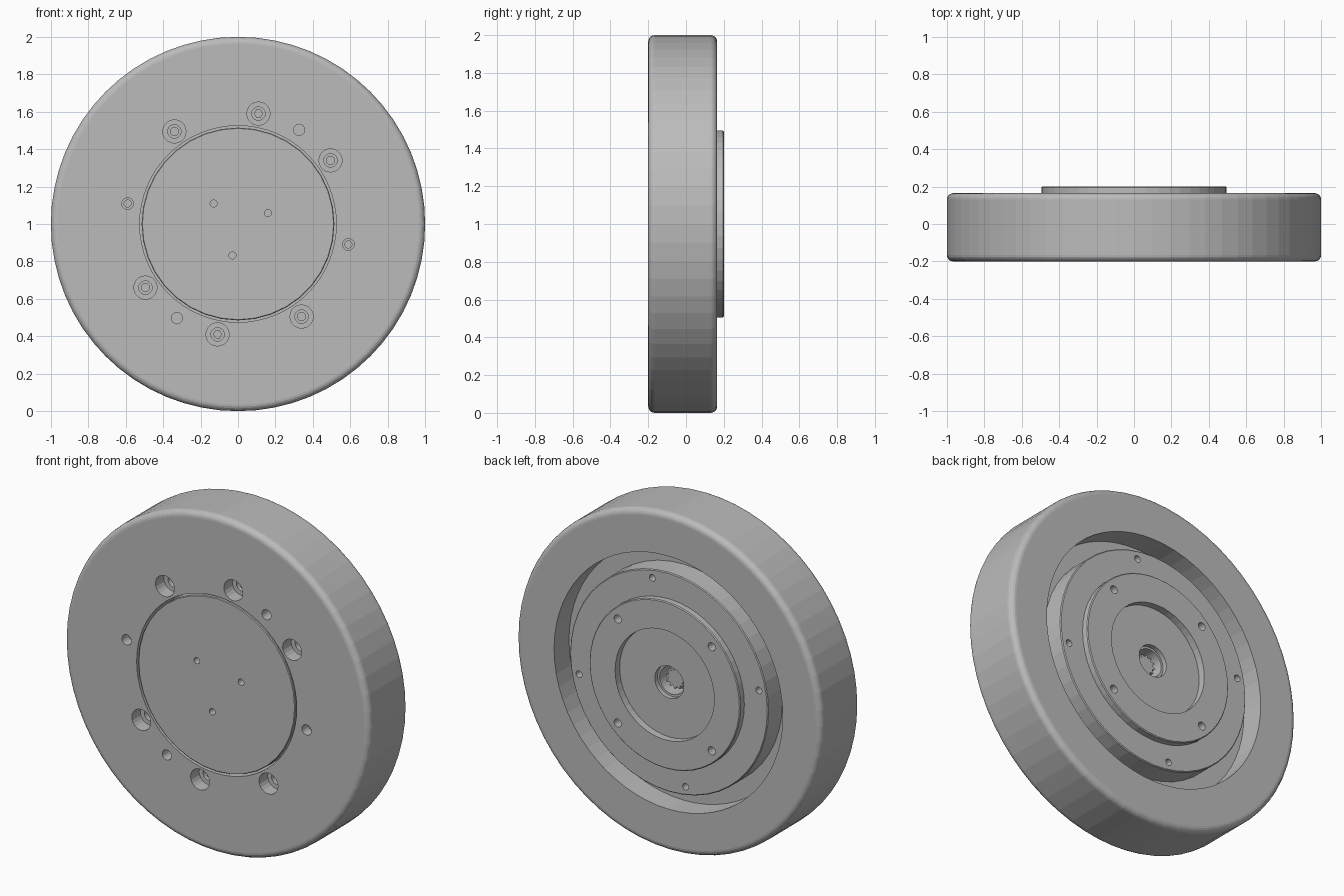
import bpy, bmesh
from math import sin, cos, pi, radians

if "Cube" in bpy.data.objects:
    bpy.data.objects.remove(bpy.data.objects["Cube"], do_unlink=True)

grey = bpy.data.materials.new("plain grey")
grey.use_nodes = True
GREY = (0.5, 0.5, 0.5, 1)
grey.diffuse_color = GREY
grey.node_tree.nodes["Principled BSDF"].inputs["Base Color"].default_value = GREY


def lathe(bm, profile, segs, ring=False, at=(0, 1), teeth=0):
    """Turn (radius, y) points about a y-parallel axis; ring joins the profile's ends."""
    loops = []
    for r, y in profile:
        loop = []
        for i in range(segs):
            a = 2 * pi * i / segs
            rr = r - (teeth if i % 4 > 1 else 0)
            loop.append(bm.verts.new((at[0] + rr * cos(a), y, at[1] + rr * sin(a))))
        loops.append(loop)
    pairs = list(zip(loops, loops[1:]))
    if ring:
        pairs.append((loops[-1], loops[0]))
    else:
        bm.faces.new(loops[0])
        bm.faces.new(loops[-1])
    for a, b in pairs:
        for i in range(segs):
            j = (i + 1) % segs
            bm.faces.new((a[i], a[j], b[j], b[i]))


def finish(name, bm):
    bmesh.ops.recalc_face_normals(bm, faces=bm.faces)
    mesh = bpy.data.meshes.new(name)
    bm.to_mesh(mesh)
    bm.free()
    mesh.materials.append(grey)
    obj = bpy.data.objects.new(name, mesh)
    bpy.context.collection.objects.link(obj)
    return obj


def drill(obj, holes):
    """Cut stepped round holes, each given as (profile, sides, radius, degrees)."""
    bm = bmesh.new()
    for profile, segs, dist, deg in holes:
        a = radians(deg)
        lathe(bm, profile, segs, at=(dist * cos(a), 1 + dist * sin(a)))
    cutter = finish("hole_cutter", bm)
    cutter.hide_render = True
    mod = obj.modifiers.new("holes", "BOOLEAN")
    mod.operation, mod.solver, mod.object = "DIFFERENCE", "EXACT", cutter
    bpy.context.view_layer.update()
    result = bpy.data.meshes.new_from_object(
        obj.evaluated_get(bpy.context.evaluated_depsgraph_get()))
    obj.modifiers.clear()
    obj.data = result
    bpy.data.objects.remove(cutter, do_unlink=True)


def part(name, profile, segs, **kw):
    bm = bmesh.new()
    lathe(bm, profile, segs, **kw)
    return finish(name, bm)


FRONT, BACK, FLOOR = -0.2, 0.165, 0.025
ROUND = 0.035

# Outer wheel with rounded rims and a deep annular recess at the back
rim = []
for k in range(6):
    a = pi / 2 * k / 5
    rim.append((1 - ROUND + ROUND * sin(a), FRONT + ROUND - ROUND * cos(a)))
rim += [(r, FRONT + BACK - y) for r, y in reversed(rim)]
wheel = part("wheel_body",
             [(0.525, FRONT)] + rim + [(0.75, BACK), (0.75, FLOOR), (0.525, FLOOR)],
             64, ring=True)


def stepped(start, direction, steps):
    """Profile of a hole from (radius, end depth) steps, opening at start."""
    out, depth = [], -0.02
    for r, end in steps:
        out += [(r, start + direction * depth), (r, start + direction * end)]
        depth = end
    return out


# Mounting holes on the front: counterbored bolts and plain pin holes
bolt = stepped(FRONT, 1, [(0.062, 0.08), (0.036, 0.12), (0.022, 0.17)])
hexbolt = stepped(FRONT, 1, [(0.062, 0.08), (0.036, 0.12)])
pin = stepped(FRONT, 1, [(0.03, 0.1)])
pin_stepped = stepped(FRONT, 1, [(0.031, 0.06), (0.019, 0.14)])
holes = [(bolt, 20, 0.6, d) for d in (34.5, 124.5, 214.5, 304.5)]
holes += [(hexbolt, 20, 0.6, d) for d in (79.5, 259.5)]
holes += [(pin, 16, 0.6, d) for d in (57, 237)]
holes += [(pin_stepped, 16, 0.6, d) for d in (169.5, 349.5)]
drill(wheel, holes)

# Hexagon sockets at the bottom of the two locating bolts
for n, d in enumerate((79.5, 259.5)):
    a = radians(d)
    part("hex_bolt_%d" % (n + 1), [(0.024, -0.082), (0.024, -0.11)], 6,
         at=(0.6 * cos(a), 1 + 0.6 * sin(a)))

# Flush front disc with three small holes
disc = part("front_disc", [(0.511, FRONT), (0.515, FRONT + 0.004), (0.515, 0.02)], 36)
small = stepped(FRONT, 1, [(0.019, 0.08)])
drill(disc, [(small, 14, 0.17, d) for d in (20, 140, 260)])

# Rear flange with raised hub, shallow centre recess and a stepped bore
flange = part("rear_flange",
              [(0.65, FLOOR), (0.65, 0.155), (0.645, 0.16), (0.495, 0.16),
               (0.495, 0.195), (0.49, 0.2), (0.325, 0.2), (0.325, 0.157),
               (0.095, 0.157), (0.095, 0.13), (0.082, 0.13), (0.082, 0.04)], 48)
rear_hole = stepped(0.16, -1, [(0.02, 0.1)])
hub_hole = stepped(0.2, -1, [(0.024, 0.1)])
drill(flange, [(rear_hole, 14, 0.6, 79.5 + 90 * k) for k in range(4)] +
      [(hub_hole, 14, 0.436, 45 + 90 * k) for k in range(4)])

# Toothed shaft inside the bore
part("splined_shaft", [(0.062, 0.035), (0.062, 0.1)], 48, teeth=0.014)
